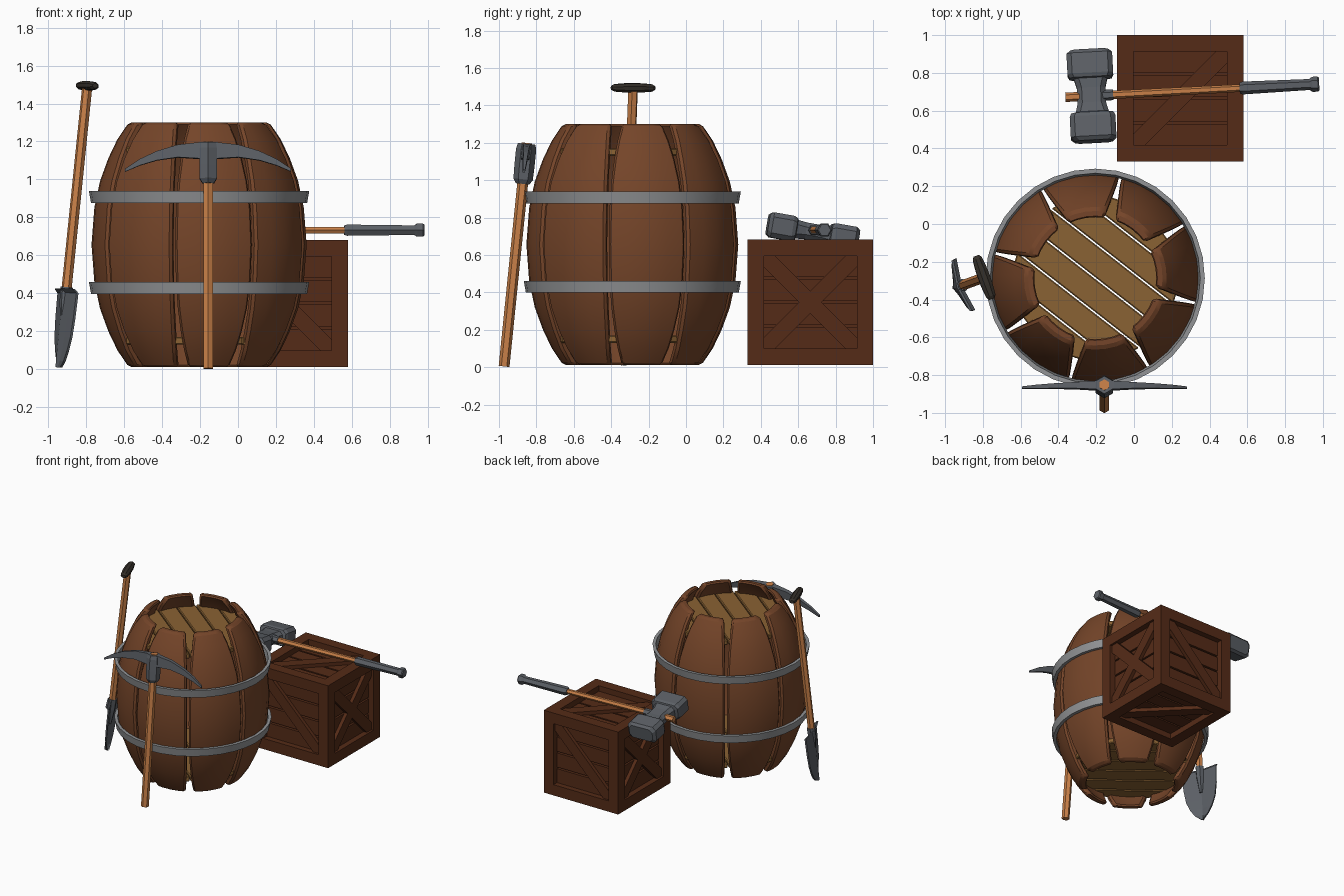
import bpy, bmesh
from math import sin, cos, pi, radians, sqrt
from mathutils import Matrix, Vector

if "Cube" in bpy.data.objects:
    bpy.data.objects.remove(bpy.data.objects["Cube"])


def material(name, hexcode):
    c = [int(hexcode[i:i + 2], 16) / 255 for i in (0, 2, 4)]
    m = bpy.data.materials.new(name)
    m.diffuse_color = [((v + .055) / 1.055) ** 2.4 for v in c] + [1]
    m.use_nodes = True
    m.node_tree.nodes["Principled BSDF"].inputs["Base Color"].default_value = m.diffuse_color
    return m


STAVE = material("stave_wood", "754529")
LID = material("lid_wood", "8A6233")
CRATE = material("crate_wood", "552B17")
HANDLE = material("handle_wood", "C98048")
HOOP = material("hoop_metal", "929496")
STEEL = material("steel", "5C6066")
DARK = material("dark_grip", "35302A")


def finish(name, bm, mat, M=Matrix(), bevel=0, smooth=False):
    bmesh.ops.recalc_face_normals(bm, faces=bm.faces)
    me = bpy.data.meshes.new(name)
    bm.to_mesh(me)
    bm.free()
    me.materials.append(mat)
    ob = bpy.data.objects.new(name, me)
    bpy.context.collection.objects.link(ob)
    ob.matrix_world = M
    if bevel:
        b = ob.modifiers.new("bevel", 'BEVEL')
        b.width, b.segments, b.limit_method, b.angle_limit = bevel, 1, 'ANGLE', radians(40)
    if smooth:
        bpy.ops.object.select_all(action='DESELECT')
        ob.select_set(True)
        bpy.context.view_layer.objects.active = ob
        bpy.ops.object.shade_smooth_by_angle(angle=radians(35))
    return ob


def loft(name, rings, mat, M=Matrix(), closed=False, **kw):
    """Skin a list of equal-length rings; capped unless closed into a loop."""
    bm = bmesh.new()
    vs = [[bm.verts.new(p) for p in r] for r in rings]
    n = len(rings[0])
    for a, b in zip(vs, vs[1:] + vs[:1] if closed else vs[1:]):
        for i in range(n):
            j = (i + 1) % n
            bm.faces.new((a[i], a[j], b[j], b[i]))
    if not closed:
        bm.faces.new(vs[0])
        bm.faces.new(vs[-1])
    return finish(name, bm, mat, M, **kw)


def turned(name, profile, mat, M=Matrix(), n=6, **kw):
    """n-sided shape along local z from (z, radius) pairs."""
    return loft(name, [[(r * cos(2 * pi * (i + .5) / n), r * sin(2 * pi * (i + .5) / n), z)
                        for i in range(n)] for z, r in profile], mat, M, **kw)


def box(bm, centre, size, M=Matrix()):
    bmesh.ops.create_cube(bm, size=1, matrix=M @ Matrix.Translation(centre) @ Matrix.Diagonal((*size, 1)))


def place(x, y, z, yaw=0, axis='X', tilt=0):
    return (Matrix.Translation((x, y, z)) @ Matrix.Rotation(radians(yaw), 4, 'Z')
            @ Matrix.Rotation(radians(tilt), 4, axis))


# ---- Barrel staves: bulged wedges with gaps widening to the ends
BARREL = place(-.205, -.287, 0)
half = [(.012, .37), (.1, .43), (.2, .478), (.32, .522), (.46, .552)]
profile = half + [(.656, .567)] + [(1.312 - z, r) for z, r in half[::-1]]
for k in range(8):
    mid = radians(53.5 + 45 * k)
    rings = []
    for z, r in profile:
        u = abs(z - .656) / .644
        h = pi / 8 - (.008 + .024 * u ** 3) / r
        angs = [mid + h * (s / 2 - 1) for s in range(5)]
        rings.append([(r * cos(a), r * sin(a), z) for a in angs]
                     + [((r - .055) * cos(a), (r - .055) * sin(a), z) for a in angs[::-1]])
    loft(f"barrel_stave_{k + 1}", rings, STAVE, BARREL, bevel=.014, smooth=True)

# ---- Barrel hoops
for name, z in (("lower_hoop", .398), ("upper_hoop", .876)):
    rings = []
    for i in range(32):
        a = 2 * pi * i / 32
        rings.append([(r * cos(a), r * sin(a), z + dz) for r, dz in
                      ((.569, 0), (.58, .062), (.556, .062), (.545, 0))])
    loft(name, rings, HOOP, BARREL, closed=True, smooth=True)

# ---- Barrel lids made of planks trimmed to a disc
for name, z in (("barrel_bottom", .15), ("barrel_lid", 1.15)):
    bm = bmesh.new()
    R, n = .435, 6
    w = 2 * R / n
    for i in range(n):
        y0, y1 = -R + i * w + .004, -R + (i + 1) * w - .004
        pts = []
        for s in range(5):
            y = y0 + (y1 - y0) * s / 4
            pts.append((sqrt(R * R - y * y), y))
        pts += [(-x, y) for x, y in pts[::-1]]
        f = bm.faces.new([bm.verts.new((x, y, z - .02)) for x, y in pts])
        top = bmesh.ops.extrude_face_region(bm, geom=[f])['geom']
        bmesh.ops.translate(bm, vec=(0, 0, .04), verts=[v for v in top if isinstance(v, bmesh.types.BMVert)])
    finish(name, bm, LID, BARREL @ Matrix.Rotation(radians(-38), 4, 'Z'), bevel=.006)

# ---- Crate: beams on all twelve edges
CR = place(.245, .665, .347)
H, B = .335, .087
bm = bmesh.new()
for s in (-1, 1):
    for t in (-1, 1):
        p, q = s * (H - B / 2), t * (H - B / 2)
        box(bm, (p, q, 0), (B, B, 2 * H))
        box(bm, (p, 0, q), (B, 2 * H - 2 * B, B))
        box(bm, (0, p, q), (2 * H - 2 * B, B, B))
finish("crate_frame", bm, CRATE, CR)

# ---- Crate: slats and diagonal braces on each face (u, v, braces)
faces = [((1, 0, 0), (0, 0, 1), (-1,)), ((-1, 0, 0), (0, 0, 1), (-1,)),
         ((0, 1, 0), (0, 0, 1), (-1, 1)), ((0, -1, 0), (0, 0, 1), (-1, 1)),
         ((1, 0, 0), (0, 1, 0), (1,)), ((1, 0, 0), (0, -1, 0), (1,))]
slats, braces = bmesh.new(), bmesh.new()
box(slats, (0, 0, 0), (.53, .53, .53))
for u, v, diag in faces:
    u, v = Vector(u), Vector(v)
    M = Matrix((u, v, u.cross(v))).transposed().to_4x4()
    for i in range(4):
        box(slats, (0, (i - 1.5) * .128, .275), (.52, .115, .03), M)
    for d in diag:
        box(braces, (0, 0, .303), (.70, .085, .03), M @ Matrix.Rotation(d * pi / 4, 4, 'Z'))
finish("crate_slats", slats, CRATE, CR)
finish("crate_braces", braces, CRATE, CR)

# ---- Pickaxe leaning on the barrel front
PICK = place(-.157, -.973, 0, 0, 'X', -5.8)
turned("pickaxe_handle", [(.004, .029), (1.205, .029)], HANDLE, PICK)
turned("pickaxe_socket", [(.985, .036), (1.01, .052), (1.08, .054), (1.17, .054), (1.2, .047)], STEEL, PICK)
arm = [(.437, 1.062, 1.046, .006), (.36, 1.113, 1.079, .010), (.27, 1.155, 1.106, .013),
       (.16, 1.188, 1.122, .016), (.05, 1.2, 1.115, .022), (0, 1.2, 1.11, .024)]
arm = [(-x, *r) for x, *r in arm] + arm[-2::-1]
loft("pickaxe_head", [[(x, -t, b), (x, t, b), (x, t, a), (x, -t, a)] for x, a, b, t in arm], STEEL, PICK)

# ---- Shovel leaning on the barrel's left
SHOVEL = place(-.945, -.338, .01, 20, 'Y', 6.2)
turned("shovel_handle", [(.40, .027), (1.48, .027)], HANDLE, SHOVEL)
turned("shovel_socket", [(.22, .012), (.34, .03), (.425, .034)], STEEL, SHOVEL)
grip = SHOVEL @ Matrix.Translation((0, 0, 1.492)) @ Matrix.Rotation(pi / 2, 4, 'X') @ Matrix.Diagonal((1.3, 1, 1, 1))
turned("shovel_grip", [(-.122, .012), (-.105, .021), (-.04, .026), (.04, .026), (.105, .021), (.122, .012)],
       DARK, grip, n=8)
blade = [(0, .012), (.035, .055), (.09, .092), (.16, .122), (.26, .138), (.395, .146), (.415, .142)]
rings = []
for z, w in blade:
    row = [(-.022 * (1 - abs(s)) + .004 - (.02 if z > .41 else 0), s * w, z) for s in (-1, -.5, 0, .5, 1)]
    rings.append(row + [(x + .012, y, zz) for x, y, zz in row[::-1]])
loft("shovel_blade", rings, STEEL, SHOVEL)

# ---- Sledgehammer lying across the crate
HAM = place(-.225, .678, .722, 3, 'X', -10)


def block(y, x, z):
    c = .025
    return [(x - c, y, -z), (x, y, -z + c), (x, y, z - c), (x - c, y, z),
            (-x + c, y, z), (-x, y, z - c), (-x, y, -z + c), (-x + c, y, -z)]


sec = [(.245, .1, .052), (.225, .121, .068), (.115, .121, .068), (.095, .112, .06), (.09, .088, .05), (.04, .075, .045)]
sec = [(-y, x, z) for y, x, z in sec] + sec[::-1]
loft("hammer_head", [block(*s) for s in sec], STEEL, HAM)
along = place(-.225, .678, .733, 3) @ Matrix.Rotation(pi / 2, 4, 'Y')
turned("hammer_handle", [(-.138, .025), (.1, .022), (.8, .02)], HANDLE, along)
turned("hammer_collar", [(.04, .03), (.115, .028)], STEEL, along)
turned("hammer_grip", [(.785, .028), (.8, .034), (1.155, .029), (1.17, .04), (1.2, .04), (1.207, .033)], STEEL, along)
